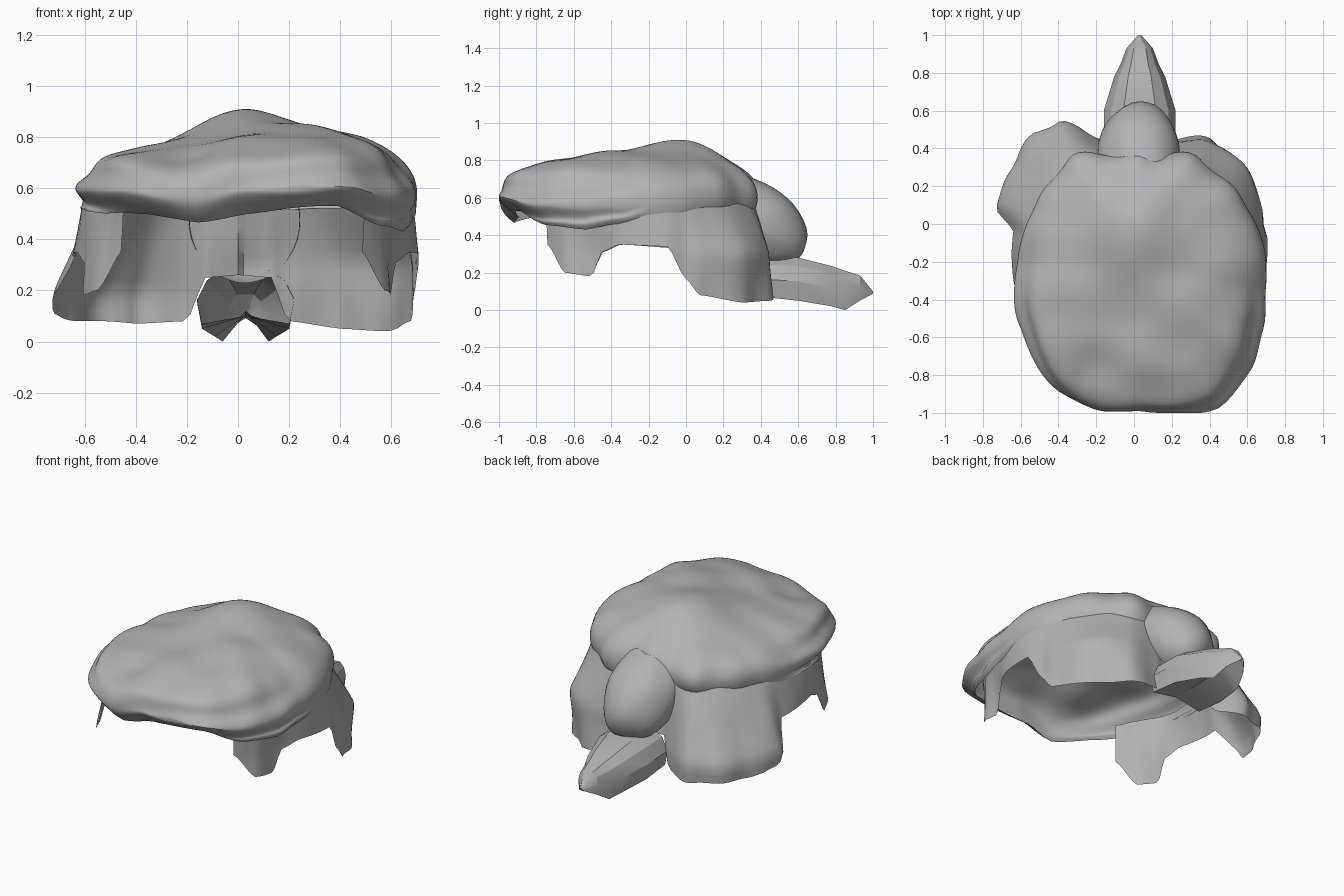
import bpy, bmesh, math
from mathutils import Vector, noise

if "Cube" in bpy.data.objects:
    bpy.data.objects.remove(bpy.data.objects["Cube"])

CY = -0.2  # centre of the head in y

hair = bpy.data.materials.new("grey hair")
hair.diffuse_color = (0.45, 0.45, 0.45, 1)
hair.use_nodes = True
hair.node_tree.nodes["Principled BSDF"].inputs["Base Color"].default_value = hair.diffuse_color


def finish(name, bm, angle=40):
    bmesh.ops.recalc_face_normals(bm, faces=bm.faces)
    me = bpy.data.meshes.new(name)
    bm.to_mesh(me)
    bm.free()
    me.materials.append(hair)
    ob = bpy.data.objects.new(name, me)
    bpy.context.collection.objects.link(ob)
    bpy.ops.object.select_all(action='DESELECT')
    ob.select_set(True)
    bpy.context.view_layer.objects.active = ob
    bpy.ops.object.shade_smooth_by_angle(angle=math.radians(angle))
    return ob


def interp(keys, a):
    """Eased interpolation of key rows (angle, values...)."""
    for k0, k1 in zip(keys, keys[1:]):
        if k0[0] <= a <= k1[0]:
            u = (a - k0[0]) / (k1[0] - k0[0])
            u = 0.5 * u + 0.5 * u * u * (3 - 2 * u)
            return [p + (q - p) * u for p, q in zip(k0[1:], k1[1:])]
    return keys[-1][1:]


def grid(rows, closed):
    """Skin a list of equally long point rows."""
    bm = bmesh.new()
    vs = [[bm.verts.new(p) for p in row] for row in rows]
    n = len(rows[0])
    for r0, r1 in zip(vs, vs[1:]):
        for i in range(n if closed else n - 1):
            j = (i + 1) % n
            bm.faces.new((r0[i], r0[j], r1[j], r1[i]))
    bmesh.ops.remove_doubles(bm, verts=bm.verts, dist=1e-4)
    return bm


def gauss(x, y, cx, cy, w):
    return math.exp(-((x - cx) ** 2 + (y - cy) ** 2) / w ** 2)


def window(a, lo, hi):
    return math.sin(math.pi * (a - lo) / (hi - lo)) if lo < a < hi else 0


# Cap outline: angle, widest radius, height there, rim height, inward curl
CAP = [(0, .70, .57, .50, .02), (30, .66, .59, .53, .02), (60, .64, .60, .52, .04),
       (90, .56, .62, .54, .04), (120, .64, .60, .52, .04), (150, .60, .59, .52, .02),
       (180, .61, .57, .50, .02), (210, .68, .59, .50, .06), (240, .79, .60, .50, .11),
       (257, .81, .57, .46, .09), (272, .79, .61, .51, .12), (300, .88, .60, .52, .12),
       (316, .83, .56, .44, .08), (332, .76, .53, .42, .05), (347, .71, .54, .46, .03),
       (360, .70, .57, .50, .02)]


def cap_point(a, t):
    R, ze, zr, curl = interp(CAP, a)
    th = math.radians(a)
    # sweeping locks on both sides of the parting, short locks at the back
    fade = min(1, max(0, (t - .3) / .3))
    lock = .018 * window(a, 257, 360) * math.sin(24 * t + .05 * (a - 257))
    lock += .016 * window(a, 165, 255) * math.sin(22 * t - .04 * a)
    lock += .018 * window(a, 20, 160) * math.sin(th * 13)
    lock *= fade
    if t < .72:
        u = math.sin(t / .72 * math.pi / 2)
        r = R * u
        x, y = r * math.cos(th), CY + r * math.sin(th)
        side = 1 / (1 + math.exp((x + .16) / .06))
        top = .845 + .075 * gauss(x, y, .02, -.03, .22) - .06 * side
        top += .02 * gauss(x, y, .45, -.45, .26)
        # parting valley running back from the fringe
        top -= .05 * gauss(x, y, -.19, -.75, .13) + .025 * gauss(x, y, -.1, -.52, .2)
        z = ze + (top - ze) * max(0, 1 - u ** 2.6) ** (1 / 2.2)
    else:
        u = (t - .72) / .28
        r = R * (1 - curl * u ** 2)
        z = ze + (zr - ze) * u
    f = min(1, r / R)
    r += lock * f
    x, y = r * math.cos(th), CY + r * math.sin(th)
    n = noise.noise(Vector((x * 4, y * 4, z * 4))) * .02
    return x, max(-1, y), z + n + lock * .5


bm = grid([[cap_point(a, i / 40) for a in range(0, 360, 3)] for i in range(41)], True)
finish("swept_cap", bm)

# Lower layer with sideburns, ear arches and nape: angle, lower radius, edge height
WALL = [(-48, .72, .35), (-38, .72, .20), (-27, .67, .18), (-22, .67, .31),
        (-13, .69, .35), (8, .73, .34), (16, .71, .17), (22, .73, .08),
        (41, .78, .04), (58, .76, .05), (73, .67, .08), (78, .63, .25), (90, .62, .26),
        (102, .63, .25), (107, .69, .08), (118, .84, .07), (128, .86, .08),
        (142, .82, .08), (157, .79, .11), (166, .71, .33), (193, .66, .35),
        (202, .66, .31), (207, .67, .18), (218, .70, .20), (228, .70, .35)]


def wall_point(a, t):
    r1, zb = interp(WALL, a)
    R = interp(CAP, a % 360)[0]
    front = min(1, max(0, (abs(a - 90) - 105) / 25))
    r0 = R * (.97 - .08 * front)
    z = .58 + (zb - .58) * t
    drop = (.58 - z) / .5
    # the right side swells out high up, the left flares toward its hem
    grow = min(1, drop * (1.8 if a < 90 else 1.25))
    r = r0 + (r1 - r0) * grow
    th = math.radians(a)
    x, y = r * math.cos(th), CY + r * math.sin(th)
    n = noise.noise(Vector((x * 5, y * 5, z * 3))) * .035 * drop
    return x + n * math.cos(th), y + n * math.sin(th), z


bm = grid([[wall_point(-48 + 2 * k, i / 12) for k in range(139)] for i in range(13)], False)
finish("under_layer", bm)

# Rounded, tilted bun, cut off where it meets the head
bm = bmesh.new()
bmesh.ops.create_uvsphere(bm, u_segments=32, v_segments=20, radius=1)
for v in bm.verts:
    p = v.co.copy()
    k = 1 + .06 * noise.noise(p * 1.6)
    v.co = Vector((.03 + .22 * p.x * k, .37 + .25 * p.y * k - .11 * p.z,
                   .48 + .25 * p.z * k))
bmesh.ops.bisect_plane(bm, geom=bm.verts[:] + bm.edges[:] + bm.faces[:],
                       plane_co=(0, .38, .4), plane_no=(0, 1, .5), clear_inner=True)
finish("bun", bm)

# Tapering tail with a forked underside: y, half width, top, bottom, notch height
TAIL = [(.41, .19, .28, .07, .10), (.60, .19, .28, .05, .10), (.78, .135, .235, .02, .11),
        (.85, .10, .21, .0, .12), (.93, .07, .185, .05, .12), (1.0, .008, .10, .088, .092)]
rows = []
for y, w, top, low, notch in TAIL:
    mid = low + (top - low) * .45
    half = [(.45, top), (.8, top - (top - mid) * .35), (1, mid), (.9, low)]
    ring = [(.03 + w * u, y, z) for u, z in half] + [(.03, y, notch)]
    ring += [(.03 - w * u, y, z) for u, z in reversed(half)]
    rows.append(ring)
bm = grid(rows, True)
bm.faces.new([min(bm.verts, key=lambda v: (v.co - Vector(p)).length) for p in rows[-1]])
finish("tail", bm, 25)
